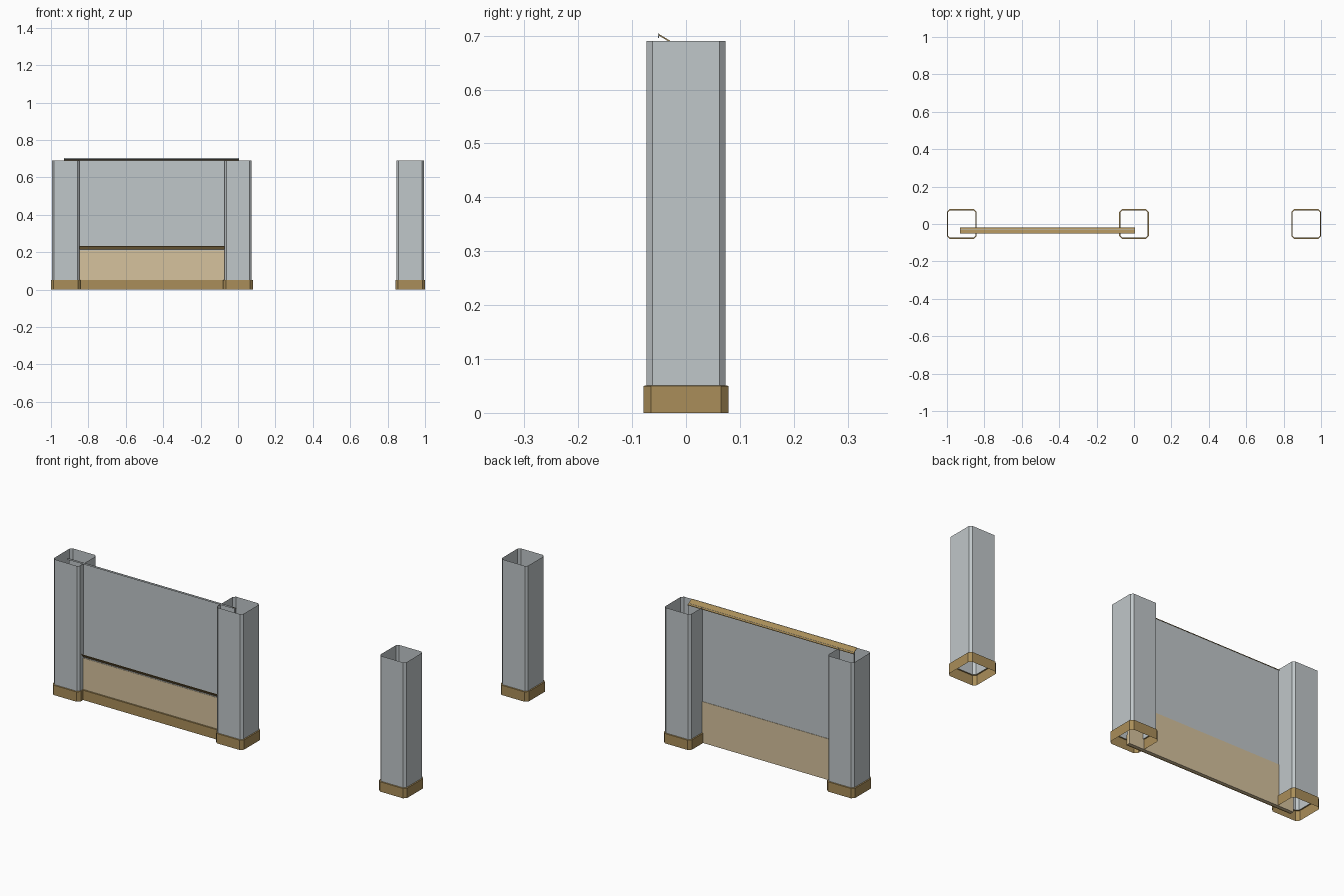
import bpy, bmesh

if "Cube" in bpy.data.objects:
    bpy.data.objects.remove(bpy.data.objects["Cube"])


def material(name, rgb):
    m = bpy.data.materials.new(name)
    m.diffuse_color = (*rgb, 1)
    m.use_nodes = True
    m.node_tree.nodes["Principled BSDF"].inputs["Base Color"].default_value = m.diffuse_color
    return m


GREY = material("pale_grey", (0.53, 0.57, 0.585))
TAN = material("tan_trim", (0.40, 0.27, 0.10))
PALE = material("pale_tan", (0.67, 0.54, 0.34))


def finish(name, bm, *mats):
    me = bpy.data.meshes.new(name)
    bm.to_mesh(me)
    bm.free()
    for m in mats:
        me.materials.append(m)
    ob = bpy.data.objects.new(name, me)
    bpy.context.collection.objects.link(ob)
    return ob


def extrude_x(name, profile, mat, x0=-0.93, x1=0.005):
    """Run a closed (y, z) profile along x."""
    bm = bmesh.new()
    a = [bm.verts.new((x0, y, z)) for y, z in profile]
    b = [bm.verts.new((x1, y, z)) for y, z in profile]
    n = len(a)
    bm.faces.new(a)
    bm.faces.new(b[::-1])
    for i in range(n):
        j = (i + 1) % n
        bm.faces.new((a[i], b[i], b[j], a[j]))
    bmesh.ops.recalc_face_normals(bm, faces=bm.faces)
    return finish(name, bm, mat)


def rect(y0, y1, z0, z1):
    return [(y0, z0), (y1, z0), (y1, z1), (y0, z1)]


def octagon(h, c):
    k = h - c
    return [(h, -k), (h, k), (k, h), (-k, h), (-h, k), (-h, -k), (-k, -h), (k, -h)]


def post(name, x):
    """Open chamfered tube with a wider tan foot."""
    bm = bmesh.new()
    levels = [(0.079, 0.014, 0), (0.079, 0.014, 0.05), (0.0735, 0.011, 0.051), (0.0735, 0.011, 0.69)]
    rings = [[bm.verts.new((x + px, py, z)) for px, py in octagon(h, c)] for h, c, z in levels]
    for k in range(3):
        for i in range(8):
            j = (i + 1) % 8
            f = bm.faces.new((rings[k][i], rings[k][j], rings[k + 1][j], rings[k + 1][i]))
            f.material_index = 0 if k == 2 else 1
    return finish(name, bm, GREY, TAN)


# Three hollow posts
for name, x in (("left_post", -0.921), ("middle_post", 0), ("right_post", 0.921)):
    post(name, x)

# Wall panel between the left and middle posts
extrude_x("wall_upper", rect(-0.036, -0.027, 0.21, 0.69), GREY)
extrude_x("wall_lower", rect(-0.038, -0.025, 0.0, 0.21), PALE)
extrude_x("baseboard", rect(-0.046, -0.038, 0.0, 0.05), TAN)

# Slanted trims: top rail and dado strip
extrude_x("top_rail", [(-0.05, 0.70), (-0.02, 0.682), (-0.02, 0.685), (-0.05, 0.703)], TAN)
extrude_x("dado_strip", [(-0.05, 0.231), (-0.036, 0.214), (-0.036, 0.217), (-0.05, 0.234)], TAN)
# Grey lip on the front edge of the rail
extrude_x("rail_lip", rect(-0.052, -0.05, 0.696, 0.704), GREY)
